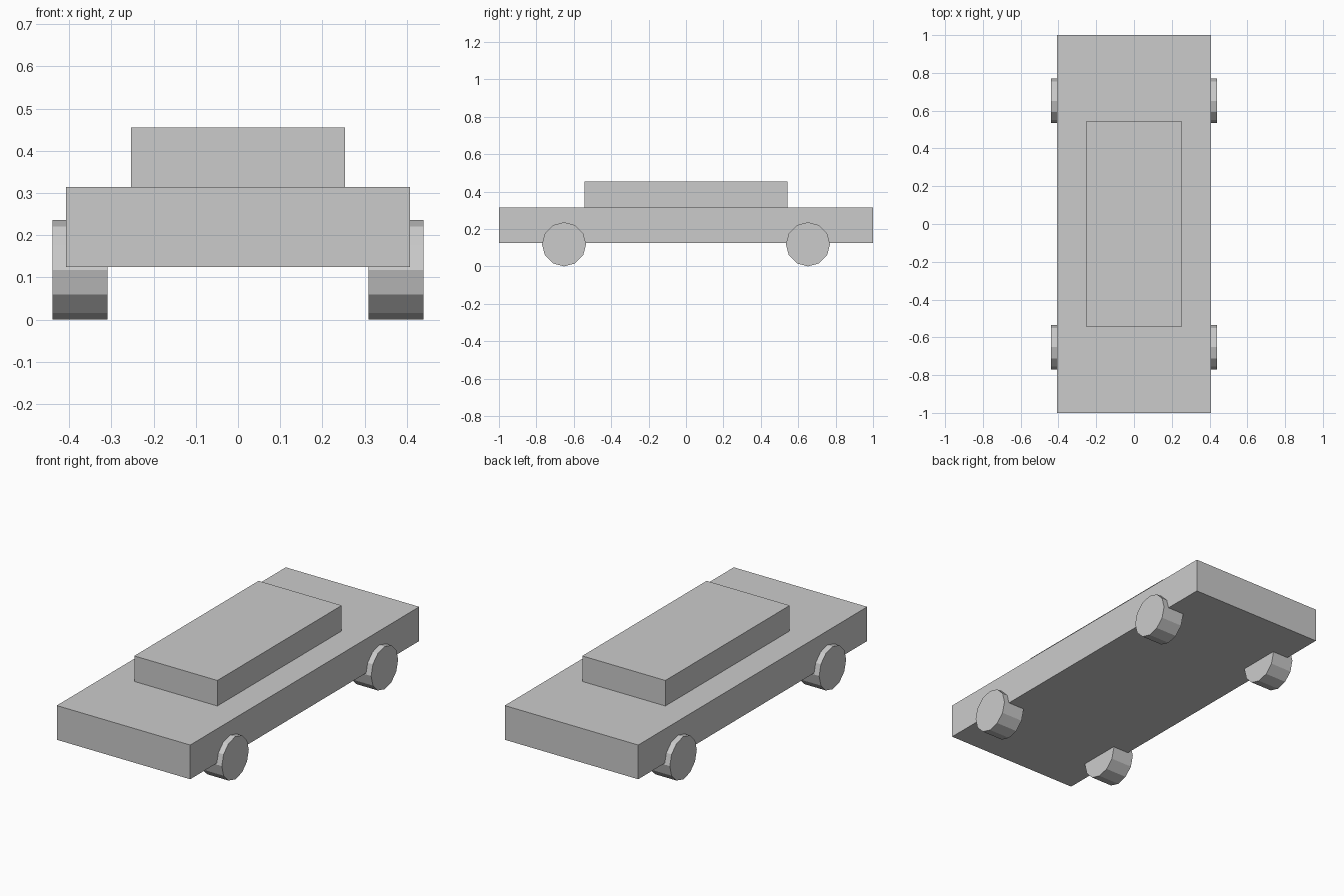
import bpy
import math

if "Cube" in bpy.data.objects:
    bpy.data.objects.remove(bpy.data.objects["Cube"])


def box(name, half_x, half_y, z0, z1):
    bpy.ops.mesh.primitive_cube_add(size=1, location=(0, 0, (z0 + z1) / 2))
    ob = bpy.context.object
    ob.name = name
    ob.scale = (2 * half_x, 2 * half_y, z1 - z0)
    bpy.ops.object.transform_apply(location=False, rotation=False, scale=True)


def wheel(name, x, y, radius=0.118, width=0.13):
    # 12-sided cylinder with its axle along x
    bpy.ops.mesh.primitive_cylinder_add(
        vertices=12, radius=radius, depth=width,
        location=(x, y, radius), rotation=(0, math.pi / 2, 0))
    bpy.context.object.name = name


# Body slab and cabin
box("body", 0.408, 1.0, 0.125, 0.314)
box("cabin", 0.254, 0.543, 0.314, 0.455)

# Four wheels
for end, y in (("front", -0.652), ("rear", 0.652)):
    for side, x in (("left", -0.375), ("right", 0.375)):
        wheel(f"{end}_{side}_wheel", x, y)
